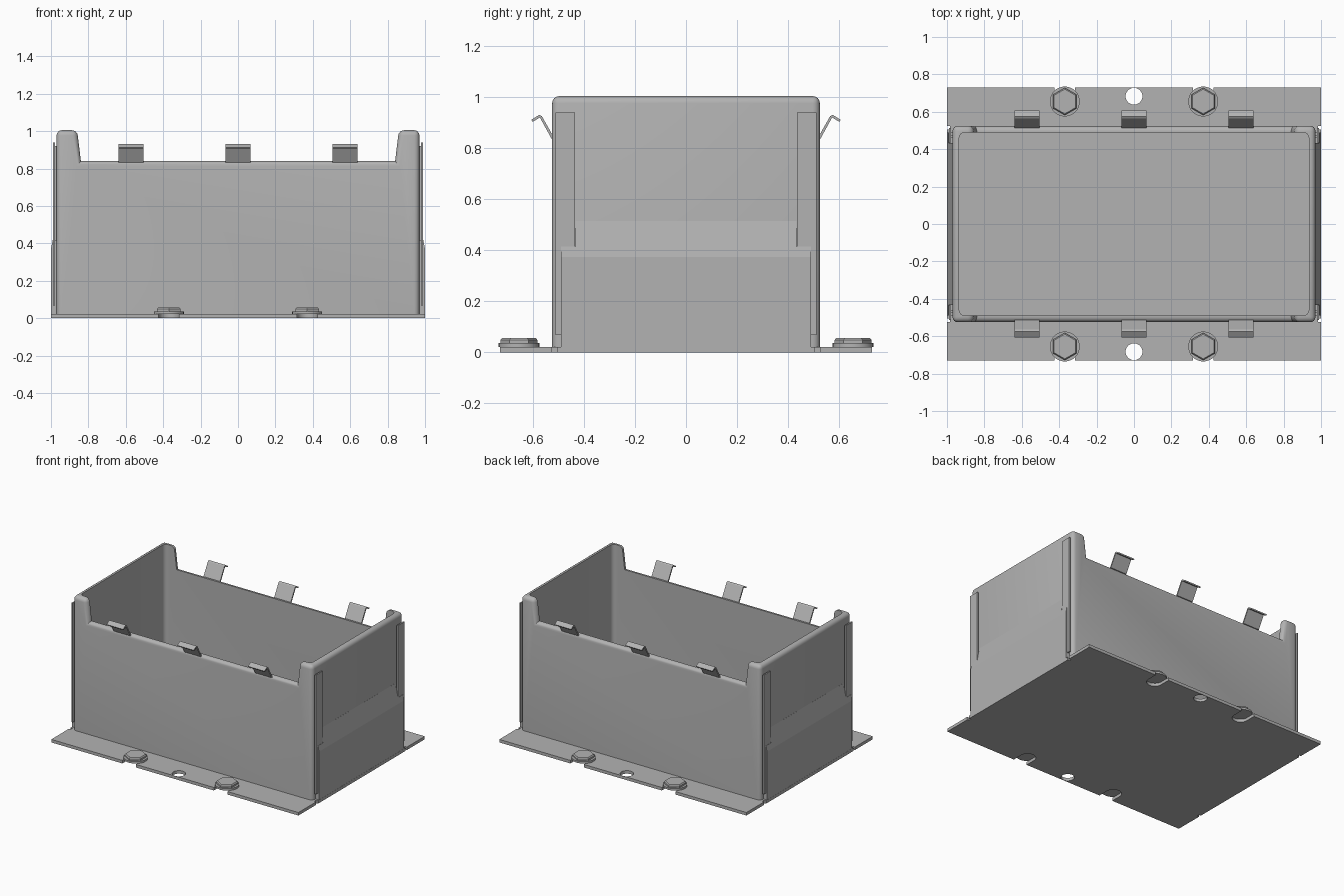
import bpy, bmesh
from math import radians
from mathutils import Vector

if "Cube" in bpy.data.objects:
    bpy.data.objects.remove(bpy.data.objects["Cube"], do_unlink=True)

steel = bpy.data.materials.new("grey steel")
steel.use_nodes = True
GREY = (0.45, 0.45, 0.45, 1)
steel.diffuse_color = GREY
steel.node_tree.nodes["Principled BSDF"].inputs["Base Color"].default_value = GREY


def finish(name, bm):
    bmesh.ops.recalc_face_normals(bm, faces=bm.faces)
    mesh = bpy.data.meshes.new(name)
    bm.to_mesh(mesh)
    bm.free()
    mesh.materials.append(steel)
    obj = bpy.data.objects.new(name, mesh)
    bpy.context.collection.objects.link(obj)
    return obj


def prism(points, axis, lo, hi):
    """Extrude a 2D outline along an axis; the outline uses the other two axes in order."""
    bm = bmesh.new()
    place = {"x": lambda p: (lo, *p), "y": lambda p: (p[0], lo, p[1]), "z": lambda p: (*p, lo)}[axis]
    face = bm.faces.new([bm.verts.new(place(p)) for p in points])
    moved = bmesh.ops.extrude_face_region(bm, geom=[face])["geom"]
    step = Vector([(hi - lo) * (a == axis) for a in "xyz"])
    bmesh.ops.translate(bm, vec=step, verts=[v for v in moved if isinstance(v, bmesh.types.BMVert)])
    bmesh.ops.recalc_face_normals(bm, faces=bm.faces)
    return bm


def box(x0, x1, y0, y1, z0, z1):
    return prism([(x0, y0), (x1, y0), (x1, y1), (x0, y1)], "z", z0, z1)


def cylinder(bm, x, y, z0, z1, r0, r1, sides):
    made = bmesh.ops.create_cone(bm, cap_ends=True, segments=sides, radius1=r0, radius2=r1, depth=z1 - z0)
    bmesh.ops.translate(bm, vec=(x, y, (z0 + z1) / 2), verts=made["verts"])


def round_edges(bm, test, width):
    edges = [e for e in bm.edges if test(*[v.co for v in e.verts])]
    bmesh.ops.bevel(bm, geom=edges, offset=width, segments=4, profile=0.5, affect="EDGES")


def cut(obj, cutters):
    for c in cutters:
        c.hide_render = True
        mod = obj.modifiers.new("cut", "BOOLEAN")
        mod.operation, mod.solver, mod.object = "DIFFERENCE", "EXACT", c
    graph = bpy.context.evaluated_depsgraph_get()
    mesh = bpy.data.meshes.new_from_object(obj.evaluated_get(graph))
    obj.modifiers.clear()
    obj.data = mesh
    for c in cutters:
        bpy.data.objects.remove(c, do_unlink=True)


def smooth(obj):
    bpy.ops.object.select_all(action="DESELECT")
    obj.select_set(True)
    bpy.context.view_layer.objects.active = obj
    bpy.ops.object.shade_smooth_by_angle(angle=radians(35))


# Open box: tall ends, low front and back, rounded outer edges
half = [(0.84, 0.84), (0.86, 1.005), (0.97, 1.005), (0.97, 0.01)]
bm = prism(half + [(-x, z) for x, z in reversed(half)], "y", -0.525, 0.525)


def outer_edge(a, b):
    low = max(a.z, b.z) < 0.02
    inner_corner = abs(a.y - b.y) > 0.5 and abs(a.z - 0.84) < 0.01
    return not low and not inner_corner


round_edges(bm, outer_edge, 0.028)
shell = finish("box_shell", bm)
bm = box(-0.935, 0.935, -0.49, 0.49, 0.022, 1.2)
round_edges(bm, lambda a, b: abs(a.z - b.z) > 0.5, 0.03)
cut(shell, [finish("box_hollow", bm)])
smooth(shell)

# Base plate with open slots for the bolts and a hole in each flange
corner = [(1, 0.73), (1, 0.525), (0.985, 0.525), (0.985, 0.505), (1, 0.505)]
right = corner + [(x, -y) for x, y in reversed(corner)]
base = finish("base_plate", prism(right + [(-x, y) for x, y in reversed(right)], "z", 0, 0.022))
cutters = []
for s in (-1, 1):
    bm = bmesh.new()
    cylinder(bm, 0, s * 0.683, -0.1, 0.1, 0.045, 0.045, 32)
    cutters.append(finish("hole_cutter", bm))
    for x in (-0.37, 0.37):
        bm = bmesh.new()
        cylinder(bm, x, s * 0.655, -0.1, 0.1, 0.055, 0.055, 32)
        cutters.append(finish("slot_end_cutter", bm))
        y0, y1 = sorted((s * 0.655, s * 0.8))
        cutters.append(finish("slot_cutter", box(x - 0.055, x + 0.055, y0, y1, -0.1, 0.1)))
cut(base, cutters)
smooth(base)

for s in (-1, 1):
    side = "back" if s > 0 else "front"
    end = "left" if s > 0 else "right"

    # Flanged hexagon bolts
    for x in (-0.37, 0.37):
        bm = bmesh.new()
        cylinder(bm, x, s * 0.655, 0.022, 0.036, 0.08, 0.08, 32)
        cylinder(bm, x, s * 0.655, 0.036, 0.048, 0.073, 0.073, 6)
        cylinder(bm, x, s * 0.655, 0.048, 0.056, 0.073, 0.066, 6)
        smooth(finish(side + "_bolt", bm))

    # Bent spring clips leaning out from the rim
    clip = [(0.512, 0.832), (0.565, 0.926), (0.575, 0.932), (0.607, 0.912),
            (0.602, 0.904), (0.573, 0.921), (0.524, 0.832)]
    for x in (-0.572, 0, 0.572):
        finish(side + "_clip", prism([(s * y, z) for y, z in clip], "x", x - 0.067, x + 0.067))

    # Guide rails standing just off the end walls
    for t in (-1, 1):
        y0, y1 = sorted((t * 0.435, t * 0.512))
        x0, x1 = sorted((s * 0.979, s * 0.989))
        finish(end + "_guide_rail", box(x0, x1, y0, y1, 0.068, 0.94))
        y0, y1 = sorted((t * 0.46, t * 0.475))
        x0, x1 = sorted((s * 0.965, s * 0.982))
        finish(end + "_rail_web", box(x0, x1, y0, y1, 0.068, 0.92))

    # End panel: flat below, sloping back into the wall above
    lower = [(0.965, 0.022), (0.999, 0.022), (0.999, 0.375), (0.991, 0.415), (0.965, 0.415)]
    upper = [(0.965, 0.415), (0.991, 0.415), (0.9705, 0.515), (0.965, 0.515)]
    finish(end + "_panel", prism([(s * x, z) for x, z in lower], "y", -0.49, 0.49))
    finish(end + "_panel_slope", prism([(s * x, z) for x, z in upper], "y", -0.434, 0.434))
